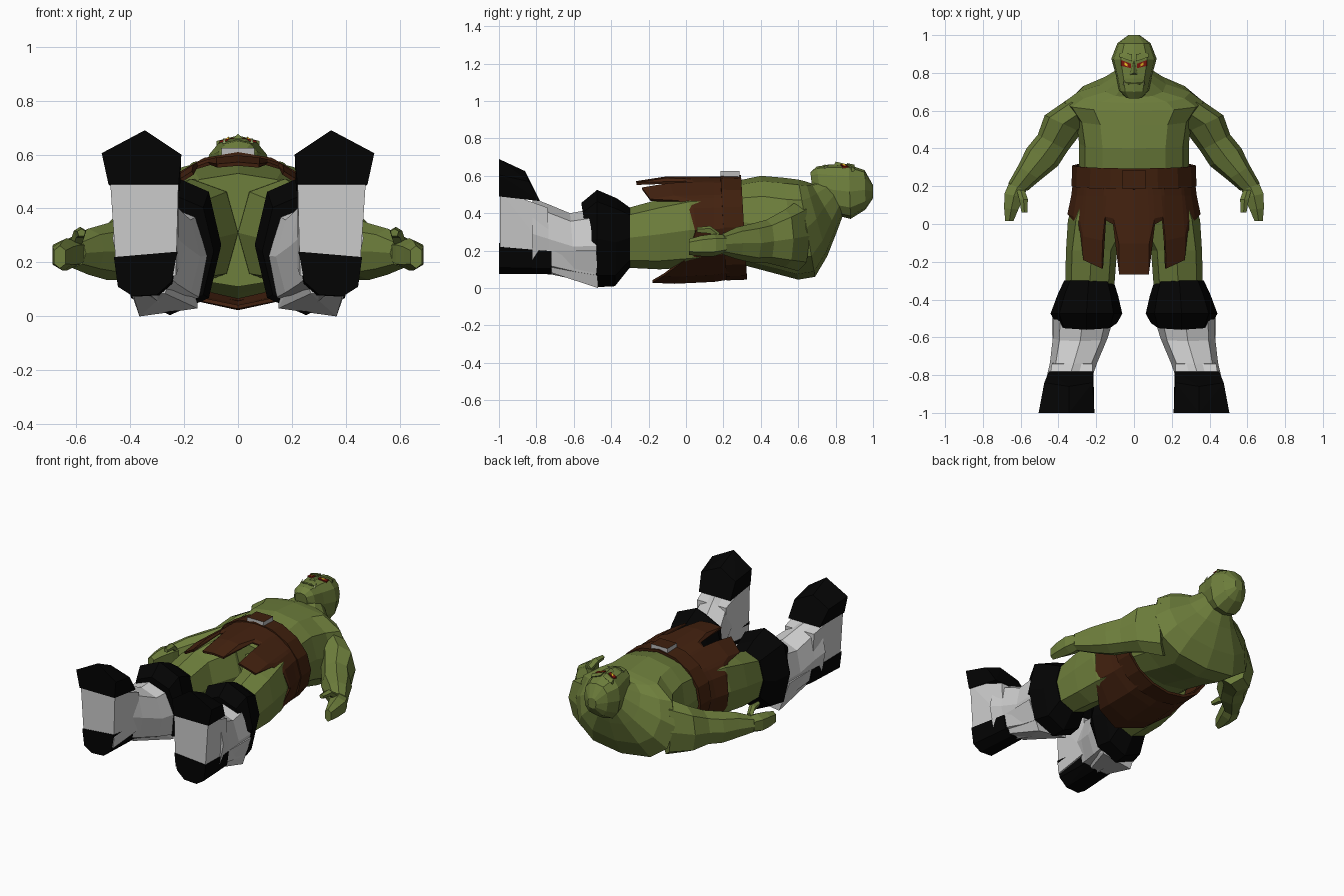
import bpy, bmesh
from math import sin, cos, pi, radians
from mathutils import Vector as V


def material(name, color):
    m = bpy.data.materials.new(name)
    m.diffuse_color = (*color, 1)
    return m


SKIN = material("skin", (.155, .21, .045))
LEATHER = material("leather", (.058, .016, .005))
BELT = material("belt_leather", (.05, .014, .004))
BLACK = material("black", (.001, .001, .001))
RED = material("red", (.2, .008, .004))
YELLOW = material("yellow", (.95, .6, .02))
IVORY = material("ivory", (.35, .42, .16))


def finish(name, bm, mat=None, mirror=False, thick=0):
    bmesh.ops.recalc_face_normals(bm, faces=bm.faces)
    me = bpy.data.meshes.new(name)
    bm.to_mesh(me)
    bm.free()
    ob = bpy.data.objects.new(name, me)
    bpy.context.collection.objects.link(ob)
    if mat:
        me.materials.append(mat)
    if thick:
        s = ob.modifiers.new("thickness", 'SOLIDIFY')
        s.thickness, s.offset = thick, 0
    if mirror:
        m = ob.modifiers.new("mirror", 'MIRROR')
        m.use_mirror_merge = False
    return ob


def skin_rings(bm, rings, closed=True, caps=True):
    rows = [[bm.verts.new(p) for p in r] for r in rings]
    n = len(rows[0])
    for a, b in zip(rows, rows[1:]):
        for i in range(n if closed else n - 1):
            j = (i + 1) % n
            bm.faces.new((a[i], a[j], b[j], b[i]))
    if caps:
        bm.faces.new(rows[0])
        bm.faces.new(rows[-1])


def ring(c, u, v, n, p):
    def s(t):
        return (1 if t > 0 else -1) * abs(t) ** p if abs(t) > 1e-6 else 0
    return [c + u * s(sin(2 * pi * i / n)) + v * s(cos(2 * pi * i / n)) for i in range(n)]


# rows: centre x, half width, front y, front z, back y, back z
def body(name, rows, mat, n=8, p=.8, mirror=False):
    bm, rings = bmesh.new(), []
    for x, w, fy, fz, by, bz in rows:
        f, b = V((x, fy, fz)), V((x, by, bz))
        rings.append(ring((f + b) / 2, V((w, 0, 0)), (f - b) / 2, n, p))
    skin_rings(bm, rings)
    return finish(name, bm, mat, mirror)


# rows: centre x y z, half width, half depth, yaw in degrees
def limb(name, rows, mat, n=8, p=.85):
    bm, rings = bmesh.new(), []
    for x, y, z, a, b, yaw in rows:
        t = radians(yaw)
        rings.append(ring(V((x, y, z)), V((cos(t), sin(t), 0)) * a, V((0, 0, b)), n, p))
    skin_rings(bm, rings)
    return finish(name, bm, mat, True)


def hull(name, pts, mat=None, mirror=True):
    bm = bmesh.new()
    for p in pts:
        bm.verts.new(p)
    bmesh.ops.convex_hull(bm, input=bm.verts)
    return finish(name, bm, mat, mirror)


# torso with hunched neck
body("torso", [
    (0, .25, .04, .53, .04, .11),
    (0, .29, .28, .575, .28, .13),
    (0, .29, .40, .60, .45, .085),
    (0, .31, .52, .59, .60, .045),
    (0, .37, .60, .58, .69, .06),
    (0, .30, .64, .57, .755, .17),
    (0, .17, .67, .56, .81, .31),
    (0, .085, .74, .58, .85, .42)], SKIN, n=12)

# head
body("head", [
    (0, .045, .665, .62, .675, .53),
    (0, .08, .70, .65, .72, .46),
    (0, .095, .77, .66, .80, .39),
    (0, .12, .87, .66, .88, .37),
    (0, .088, .955, .63, .96, .42),
    (0, .03, 1.0, .55, 1.0, .48)], SKIN, n=12, p=.78)
hull("nose", [(-.022, .79, .655), (.022, .79, .655), (0, .80, .676), (0, .86, .662),
              (-.012, .86, .64), (.012, .86, .64)], SKIN, False)
hull("brow", [(.01, .86, .668), (.08, .885, .65), (.075, .905, .635), (.01, .90, .66),
              (.01, .86, .63), (.08, .885, .61)], SKIN)
hull("mouth", [(-.06, .755, .635), (.06, .755, .635), (-.03, .735, .658), (.03, .735, .658),
               (-.03, .745, .66), (.03, .745, .66), (0, .74, .62)], SKIN, False)
hull("tusk", [(.045, .737, .645), (.058, .737, .64), (.05, .75, .635), (.052, .765, .665)], IVORY)


def eye(name, w, h, z, mat):
    pts = []
    for k in (z, z - .03):
        pts += [(.043 - w, .843 - h * .9, k + .006), (.043 + w, .848 - h * .5, k - .006),
                (.043 + w, .848 + h, k - .006), (.043 - w, .843 + h * .3, k + .006)]
    hull(name, pts, mat)


eye("eye_socket", .026, .02, .657, RED)
eye("eye", .009, .01, .660, YELLOW)

# arms, hands and thumbs
limb("arm", [
    (.27, .60, .28, .10, .19, 38),
    (.375, .53, .265, .108, .155, 25),
    (.43, .43, .25, .09, .115, 28),
    (.485, .355, .24, .095, .105, 30),
    (.555, .27, .24, .07, .085, 32),
    (.615, .195, .235, .055, .055, 20)], SKIN)
limb("hand", [
    (.615, .20, .235, .055, .05, 20),
    (.635, .15, .23, .058, .06, 12),
    (.65, .08, .225, .042, .055, 5),
    (.66, .015, .22, .024, .042, 0)], SKIN, n=6, p=.75)
limb("thumb", [(.60, .18, .27, .022, .025, 0), (.585, .13, .31, .024, .022, 0),
               (.58, .06, .31, .016, .015, 0)], SKIN, n=5)

# thighs, meeting at the middle
body("thigh", [
    (.155, .155, .14, .51, .14, .12),
    (.175, .175, .02, .51, .02, .11),
    (.225, .135, -.14, .475, -.14, .10),
    (.235, .13, -.34, .42, -.34, .11)], SKIN, mirror=True)

# flared knee guards
body("knee_guard", [
    (.24, .13, -.30, .43, -.30, .11),
    (.245, .16, -.37, .48, -.38, .01),
    (.252, .19, -.475, .525, -.475, .005),
    (.25, .16, -.56, .455, -.49, .03)], BLACK, mirror=True)

# shins with a broad calf corner below the knee
body("shin", [
    (.265, .165, -.46, .43, -.485, .02),
    (.285, .145, -.62, .40, -.59, .045),
    (.32, .125, -.74, .45, -.73, .075),
    (.345, .12, -.82, .48, -.82, .10)], None, mirror=True)
hull("calf", [(.15, -.47, .03), (.365, -.47, 0), (.435, -.48, .2), (.15, -.5, .2),
              (.27, -.73, .085), (.39, -.73, .085), (.43, -.73, .2), (.23, -.73, .2)])

# boots: grey middle, black toe cap and black heel
hull("foot", [(.23, -.995, .15), (.45, -.995, .15), (.475, -.995, .52), (.22, -.995, .52),
              (.22, -.73, .18), (.432, -.73, .18), (.435, -.74, .43), (.22, -.74, .43)])
hull("toe_cap", [(.22, -1, .49), (.21, -1, .60), (.345, -1, .69), (.505, -1, .605), (.48, -1, .49),
                 (.215, -.78, .465), (.22, -.84, .57), (.345, -.86, .625), (.475, -.84, .57),
                 (.45, -.78, .465)], BLACK)
heel = [(.225, .24), (.245, .13), (.30, .08), (.39, .075), (.445, .11), (.46, .22)]
hull("heel", [(x, -1, z) for x, z in heel] +
     [(.328 + (x - .34) * .9, -.72, z * .85 + .01) for x, z in heel], BLACK)

# skirt with hanging flaps; hem given as angle from the front and y
HEM = [(0, -.265), (13, -.265), (18, 0), (26, .02), (29, -.235), (50, -.19), (54, -.04),
       (66, .02), (90, .05), (120, .0), (150, -.12), (180, -.18)]
hem = [(-a, y) for a, y in HEM[:0:-1]] + HEM[:-1]


def around(a, y, rx, rz, zc):
    t = radians(a)
    return V((rx * sin(t), y, zc + rz * cos(t)))


bm = bmesh.new()
skin_rings(bm, [[around(a, .28, .31, .265, .325) for a, y in hem],
                [around(a, .15, .325, .275, .315) for a, y in hem],
                [around(a, min(y, .06) * .5 + .03, .345, .28, .31) for a, y in hem],
                [around(a, y, .345, .28 if y > -.1 else .265, .30) for a, y in hem]], caps=False)
finish("skirt", bm, LEATHER, thick=.014)

# belt, slightly lower at the front, and its grey-sided buckle
bm = bmesh.new()
skin_rings(bm, [[around(i * 22.5, y - .016 * cos(i * pi / 8), r, r - .047, .325) for i in range(16)]
                for y, r in ((.31, .318), (.20, .322))], caps=False)
finish("belt", bm, BELT, thick=.018)
bm = bmesh.new()
skin_rings(bm, [[V((x, y, z)) for x, y in ((-.062, .185), (.062, .185), (.062, .285), (-.062, .285))]
                for z in (.595, .625)])
buckle = finish("buckle", bm)
buckle.data.materials.append(material("grey", (.5, .5, .5)))
buckle.data.materials.append(BELT)
for f in buckle.data.polygons:
    f.material_index = int(abs(f.normal.z) > .5)
